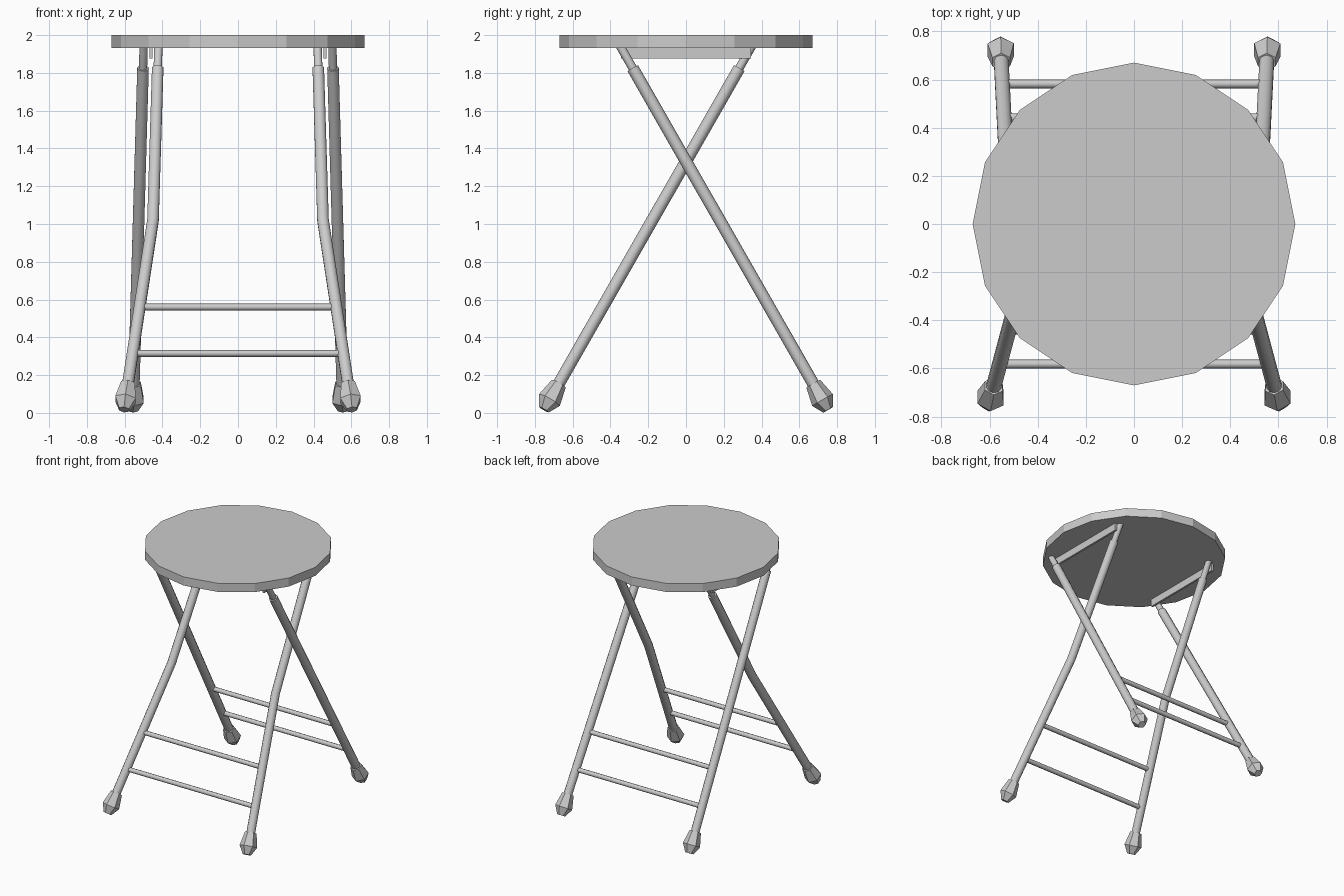
import bpy, bmesh, math
from mathutils import Vector

if "Cube" in bpy.data.objects:
    bpy.data.objects.remove(bpy.data.objects["Cube"])


def finish(name, bm):
    bmesh.ops.recalc_face_normals(bm, faces=bm.faces)
    me = bpy.data.meshes.new(name)
    bm.to_mesh(me)
    bm.free()
    ob = bpy.data.objects.new(name, me)
    bpy.context.collection.objects.link(ob)
    return ob


def smooth(ob, angle):
    bpy.ops.object.select_all(action='DESELECT')
    ob.select_set(True)
    bpy.context.view_layer.objects.active = ob
    bpy.ops.object.shade_smooth_by_angle(angle=math.radians(angle))


def tube(name, points, radii, sides):
    """Rings of the given radii swept along a path, capped at both ends."""
    pts = [Vector(p) for p in points]
    bm = bmesh.new()
    rings = []
    for i, p in enumerate(pts):
        t = (pts[min(i + 1, len(pts) - 1)] - pts[max(i - 1, 0)]).normalized()
        ref = Vector((0, 0, 1)) if abs(t.x) > 0.9 else Vector((1, 0, 0))
        u = (ref - t * ref.dot(t)).normalized()
        v = t.cross(u)
        ring = []
        for k in range(sides):
            a = math.pi / 2 + 2 * math.pi * k / sides
            ring.append(bm.verts.new(p + (u * math.cos(a) + v * math.sin(a)) * radii[i]))
        rings.append(ring)
    for a, b in zip(rings, rings[1:]):
        for k in range(sides):
            n = (k + 1) % sides
            bm.faces.new((a[k], a[n], b[n], b[k]))
    bm.faces.new(rings[0])
    bm.faces.new(rings[-1])
    return finish(name, bm)


def leg_y(z):
    return (1.332 - z) * 0.572


def front_x(z):
    return 0.45 + (1.02 - z) * (0.153 if z < 1.02 else 0.031)


def back_x(z):
    return 0.503 + (1.82 - z) * 0.029


# Seat disc
bm = bmesh.new()
bmesh.ops.create_cone(bm, cap_ends=True, segments=16, radius1=0.67, radius2=0.67, depth=0.067)
bmesh.ops.translate(bm, verts=bm.verts, vec=(0, 0, 1.9665))
finish("seat", bm)

for pair, sy, fx in (("front", -1, front_x), ("back", 1, back_x)):
    for side, sx in (("left", -1), ("right", 1)):
        def at(z):
            return Vector((sx * fx(z), sy * leg_y(z), z))

        # Leg tube, bent on the front pair
        levels = (0.12, 1.02, 1.825) if pair == "front" else (0.12, 1.825)
        leg = tube(f"{pair}_leg_{side}", [at(z) for z in levels], [0.032] * len(levels), 10)
        smooth(leg, 40)

        # Thinner rod up to the seat
        rod = tube(f"{pair}_leg_rod_{side}", [at(1.80), at(1.945)], [0.023] * 2, 10)
        smooth(rod, 40)

        # Six-sided foot cap
        top = at(0.155)
        d = (at(0.0) - top).normalized()
        tube(f"{pair}_foot_{side}", [top + d * s for s in (0, 0.1, 0.16)],
             [0.042, 0.063, 0.03], 6)

    # Cross rungs
    for label, z in (("lower", 0.315), ("upper", 0.56)):
        y, x = sy * leg_y(z), fx(z)
        rung = tube(f"{pair}_{label}_rung", [(-x, y, z), (x, y, z)], [0.018] * 2, 8)
        smooth(rung, 50)

# Hinge plates under the seat, joining the leg tops
for side, sx in (("left", -1), ("right", 1)):
    bm = bmesh.new()
    bmesh.ops.create_cube(bm, size=1)
    bmesh.ops.scale(bm, verts=bm.verts, vec=(0.016, 0.69, 0.062))
    bmesh.ops.translate(bm, verts=bm.verts, vec=(sx * 0.461, 0, 1.906))
    finish(f"hinge_plate_{side}", bm)
